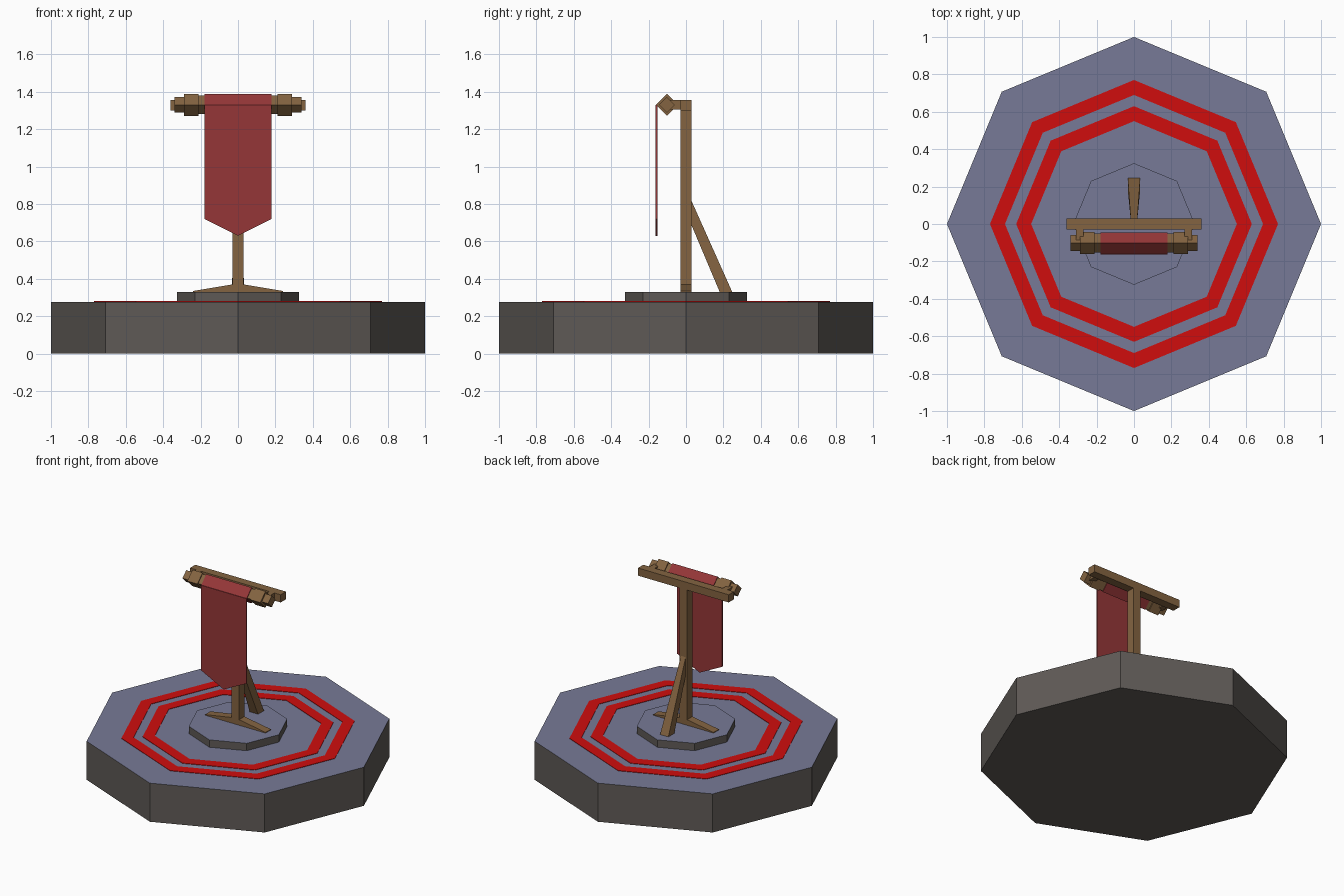
import bpy, bmesh, math
from mathutils import Vector

if "Cube" in bpy.data.objects:
    bpy.data.objects.remove(bpy.data.objects["Cube"])


def material(name, rgb):
    m = bpy.data.materials.new(name)
    m.diffuse_color = (*rgb, 1)
    m.use_nodes = True
    m.node_tree.nodes["Principled BSDF"].inputs["Base Color"].default_value = m.diffuse_color
    return m


SLATE = material("blue grey stone top", (0.185, 0.195, 0.31))
STONE = material("brown grey stone", (0.115, 0.103, 0.094))
RED = material("bright red paint", (0.63, 0.004, 0.004))
WOOD = material("brown wood", (0.23, 0.127, 0.053))
CLOTH = material("dark red cloth", (0.30, 0.037, 0.039))


def finish(name, bm, *mats):
    bmesh.ops.recalc_face_normals(bm, faces=bm.faces)
    me = bpy.data.meshes.new(name)
    bm.to_mesh(me)
    bm.free()
    for m in mats:
        me.materials.append(m)
    ob = bpy.data.objects.new(name, me)
    bpy.context.collection.objects.link(ob)
    return ob


def loft(name, a, b, mat):
    """Solid between two matching outlines."""
    bm = bmesh.new()
    va, vb = [bm.verts.new(p) for p in a], [bm.verts.new(p) for p in b]
    n = len(a)
    bm.faces.new(va)
    bm.faces.new(vb)
    for i in range(n):
        bm.faces.new((va[i], va[(i + 1) % n], vb[(i + 1) % n], vb[i]))
    return finish(name, bm, mat)


def box(name, x0, x1, y0, y1, z0, z1, mat):
    ring = lambda z: [(x0, y0, z), (x1, y0, z), (x1, y1, z), (x0, y1, z)]
    return loft(name, ring(z0), ring(z1), mat)


def octagon(r, z):
    return [(r * math.cos(i * math.pi / 4), r * math.sin(i * math.pi / 4), z) for i in range(8)]


def diamond_bar(name, x0, x1, r, mat):
    """Square bar along x standing on its edge."""
    cy, cz = -0.102, 1.33
    ring = lambda x: [(x, cy - r, cz), (x, cy, cz + r), (x, cy + r, cz), (x, cy, cz - r)]
    return loft(name, ring(x0), ring(x1), mat)


def slab(name, r, z0, z1):
    """Octagonal stone slab with a blue grey top."""
    ob = loft(name, octagon(r, z0), octagon(r, z1), STONE)
    ob.data.materials.append(SLATE)
    for p in ob.data.polygons:
        p.material_index = int(p.normal.z > 0.5)


def painted_ring(name, r0, r1, z0, z1):
    """Thin octagonal band lying on the slab."""
    bm = bmesh.new()
    loops = [[bm.verts.new(p) for p in octagon(r, z)]
             for r, z in ((r0, z0), (r1, z0), (r1, z1), (r0, z1))]
    for k in range(4):
        a, b = loops[k], loops[(k + 1) % 4]
        for i in range(8):
            j = (i + 1) % 8
            bm.faces.new((a[i], a[j], b[j], b[i]))
    finish(name, bm, RED)


# Stone base
slab("base_slab", 1.0, 0, 0.277)
slab("plinth", 0.325, 0.277, 0.33)
painted_ring("outer_ring", 0.69, 0.77, 0.275, 0.280)
painted_ring("inner_ring", 0.55, 0.63, 0.275, 0.280)

# Post and crossbar
box("post", -0.03, 0.03, -0.03, 0.03, 0.33, 1.30, WOOD)
box("crossbar", -0.36, 0.36, -0.03, 0.03, 1.30, 1.355, WOOD)

# Rear brace, wider at its foot
brace = [(0.018, 0.028, 0.82), (0.033, 0.247, 0.33), (0.033, 0.18, 0.33), (0.018, 0.028, 0.69)]
loft("rear_brace", brace, [(-x, y, z) for x, y, z in brace], WOOD)

# Side feet, brackets, pole ends and collars, mirrored left and right
for side, s in (("left", -1), ("right", 1)):
    foot = [(s * 0.03, 0, 0.33), (s * 0.24, 0, 0.33), (s * 0.24, 0, 0.335), (s * 0.03, 0, 0.37)]
    loft(side + "_foot", [(x, -0.03, z) for x, y, z in foot],
         [(x, 0.03, z) for x, y, z in foot], WOOD)
    box(side + "_bracket", *sorted((s * 0.27, s * 0.31)), -0.10, -0.03, 1.305, 1.355, WOOD)
    diamond_bar(side + "_collar", s * 0.21, s * 0.29, 0.059, WOOD)
diamond_bar("pole", -0.34, 0.34, 0.042, WOOD)
diamond_bar("pole_core", -0.26, 0.26, 0.05, WOOD)

# Banner: rolled top and hanging pointed cloth
diamond_bar("banner_roll", -0.18, 0.18, 0.057, CLOTH)
cloth = [(-0.18, 1.33), (0.18, 1.33), (0.18, 0.72), (0, 0.63), (-0.18, 0.72)]
loft("banner_cloth", [(x, -0.163, z) for x, z in cloth],
     [(x, -0.153, z) for x, z in cloth], CLOTH)
